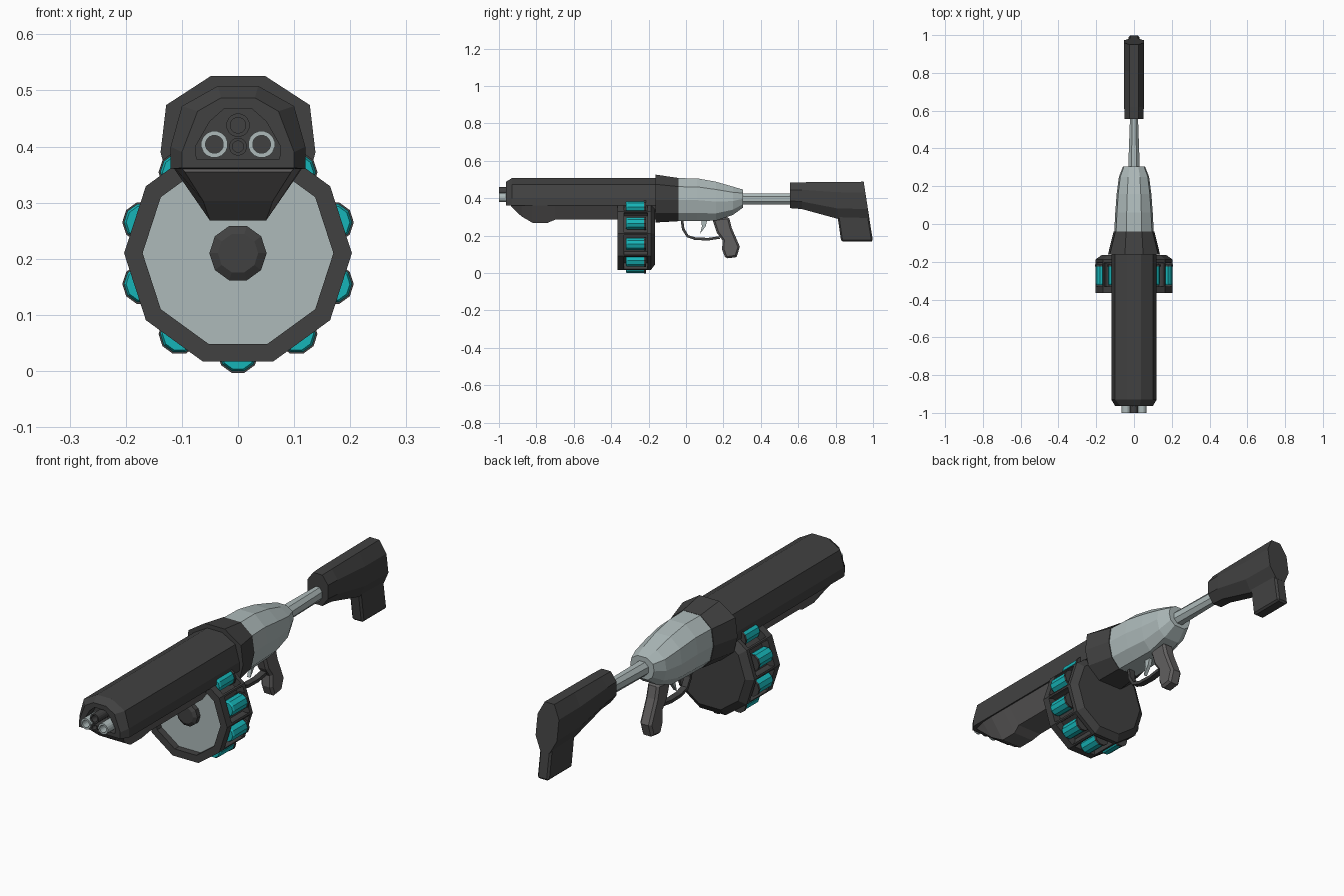
import bpy, bmesh
from math import sin, cos, pi
from mathutils import Vector

cube = bpy.data.objects.get("Cube")
if cube:
    bpy.data.objects.remove(cube)


def material(name, r, g, b):
    m = bpy.data.materials.new(name)
    m.use_nodes = True
    m.diffuse_color = (r, g, b, 1)
    m.node_tree.nodes["Principled BSDF"].inputs["Base Color"].default_value = (r, g, b, 1)
    return m


DARK = material("dark_grey", .053, .053, .053)
LIGHT = material("light_steel", .42, .49, .49)
MID = material("mid_grey", .12, .115, .115)
CYAN = material("cyan", .008, .46, .48)


def finish(name, bm, *mats):
    bmesh.ops.recalc_face_normals(bm, faces=bm.faces)
    mesh = bpy.data.meshes.new(name)
    bm.to_mesh(mesh)
    bm.free()
    for m in mats:
        mesh.materials.append(m)
    obj = bpy.data.objects.new(name, mesh)
    bpy.context.collection.objects.link(obj)
    return obj


def loft_bm(rings):
    """Skin a list of equal-length rings and cap both ends."""
    bm = bmesh.new()
    rows = [[bm.verts.new(p) for p in ring] for ring in rings]
    n = len(rows[0])
    for a, b in zip(rows, rows[1:]):
        for i in range(n):
            j = (i + 1) % n
            bm.faces.new((a[i], a[j], b[j], b[i]))
    bm.faces.new(rows[0])
    bm.faces.new(rows[-1])
    return bm


def section(y, half, lean=0):
    """Symmetric cross-section from its right half, listed top to bottom."""
    pts = half + [(-x, z) for x, z in reversed(half)]
    return [(x, y + lean * (half[0][1] - z), z) for x, z in pts]


def octagon(y, w, low, high, lean=0):
    cut = (high - low) * .28
    return section(y, [(w * .45, high), (w, high - cut), (w, low + cut), (w * .45, low)], lean)


def circle(r, y, n, x=0, z=0):
    return [(x + r * cos(2 * pi * (i + .5) / n - pi / 2), y,
             z + r * sin(2 * pi * (i + .5) / n - pi / 2)) for i in range(n)]


def lathe(name, profile, n, mat, x=0, z=0):
    return finish(name, loft_bm([circle(r, y, n, x, z) for r, y in profile]), mat)


def slab(name, profile, w, mat, bevel=0):
    """Side profile in y and z, extruded across x."""
    obj = finish(name, loft_bm([[(x, y, z) for y, z in profile] for x in (-w, w)]), mat)
    if bevel:
        mod = obj.modifiers.new("chamfer", "BEVEL")
        mod.width = bevel
        mod.segments = 1
        mod.limit_method = "ANGLE"
        mod.angle_limit = 1.2
    return obj


# Barrel shroud with a recessed muzzle
outer = [(.036, .508), (.1, .472), (.12, .4), (.12, .36)]
face = [(.03, .487), (.072, .463), (.1, .39), (.1, .362)]
mouth = [(.025, .467), (.05, .445), (.076, .4), (.074, .378)]
finish("barrel_shroud", loft_bm([
    section(-.16, outer), section(-.93, outer), section(-.963, face),
    section(-.963, mouth), section(-.92, mouth)]), DARK)

# Four muzzle tubes
for name, x, z, r, hole, mat in (
        ("barrel_left", .042, .404, .024, .016, LIGHT),
        ("barrel_right", -.042, .404, .024, .016, LIGHT),
        ("upper_tube", 0, .438, .021, .014, DARK),
        ("lower_tube", 0, .4, .016, .01, DARK)):
    lathe(name, [(r, -.9), (r, -1), (hole, -1), (hole, -.93)], 16, mat, x, z)
    lathe(name + "_bore", [(hole, -.94), (hole, -.935)], 16, DARK, x, z)

# Fore grip under the shroud
finish("fore_grip", loft_bm([
    section(y, [(top, .362), (low, z)]) for y, top, low, z in (
        (-.935, .1, .095, .355), (-.88, .113, .062, .303), (-.82, .115, .05, .268),
        (-.74, .115, .05, .268), (-.7, .115, .06, .285), (-.16, .115, .06, .285))]), MID)

# Collar and receiver
collar = [(.048, .526), (.128, .474), (.138, .39), (.12, .32), (.06, .27)]
neck = [(.042, .508), (.098, .462), (.108, .39), (.092, .32), (.05, .277)]
finish("collar", loft_bm([section(-.162, collar), section(-.04, neck)]), DARK)


def scaled(y, w, low, high):
    return section(y, [(x * w, low + (z - .277) * (high - low) / .231) for x, z in neck])


finish("receiver", loft_bm([
    scaled(-.045, .97, .278, .507), scaled(.06, .92, .278, .506), scaled(.16, .85, .28, .488),
    scaled(.25, .74, .31, .462), scaled(.305, .54, .35, .446)]), LIGHT)

# Stock tube, stock body and butt
finish("stock_tube", loft_bm([octagon(.29, .031, .365, .425),
                              octagon(.57, .021, .366, .425)]), LIGHT)
finish("stock_body", loft_bm([
    octagon(.555, .05, .347, .483), octagon(.62, .052, .342, .485),
    octagon(.81, .052, .29, .487), octagon(.95, .052, .285, .488, .156)]), DARK)
slab("stock_butt", [(.79, .36), (.966, .38), (1, .168), (.83, .168), (.812, .29)],
     .028, DARK, .008)

# Drum magazine with a pocket sunk in every side
CZ = .21
bm = loft_bm([circle(r, y, 10, 0, CZ) for r, y in (
    (.17, -.335), (.17, -.365), (.203, -.365), (.203, -.338),
    (.203, -.198), (.203, -.187), (.172, -.165))])
bmesh.ops.recalc_face_normals(bm, faces=bm.faces)
pockets = []
for f in bm.faces:
    c = f.calc_center_median()
    if len(f.verts) == 10 and c.y < -.3:
        f.material_index = 1
    if abs(c.y + .268) < .01:
        pockets.append(f)
bmesh.ops.inset_individual(bm, faces=pockets, thickness=.01)
bmesh.ops.inset_individual(bm, faces=pockets, thickness=.001, depth=-.036)
finish("drum", bm, DARK, LIGHT)
lathe("drum_hub", [(.051, -.33), (.051, -.355), (.036, -.364)], 10, DARK, 0, CZ)

# Shells around the drum
for k in range(10):
    a = 2 * pi * k / 10 - pi / 2
    x, z = .178 * cos(a), CZ + .178 * sin(a)
    lathe(f"shell_{k + 1}", [(.03, -.322), (.034, -.314), (.034, -.222), (.03, -.215)],
          10, CYAN, x, z)
    lathe(f"shell_rim_{k + 1}", [(.037, -.224), (.037, -.214)], 10, DARK, x, z)

# Pistol grip, trigger and trigger guard
slab("pistol_grip", [(.14, .29), (.23, .3), (.245, .24), (.288, .14), (.27, .085),
                     (.212, .077), (.193, .125), (.195, .175), (.165, .215)],
     .028, MID, .01)
slab("trigger", [(.08, .29), (.115, .29), (.105, .25), (.075, .21), (.085, .25)], .008, LIGHT)
path = [(-.022, .285), (-.015, .235), (.008, .197), (.05, .183), (.12, .181), (.18, .19)]
guard = []
for i, p in enumerate(path):
    a, b = Vector(path[max(i - 1, 0)]), Vector(path[min(i + 1, len(path) - 1)])
    d = (b - a).normalized()
    side = Vector((-d.y, d.x)) * .007
    guard.append([(sx * .014, p[0] + s * side.x, p[1] + s * side.y)
                  for sx, s in ((-1, -1), (1, -1), (1, 1), (-1, 1))])
finish("trigger_guard", loft_bm(guard), DARK)
